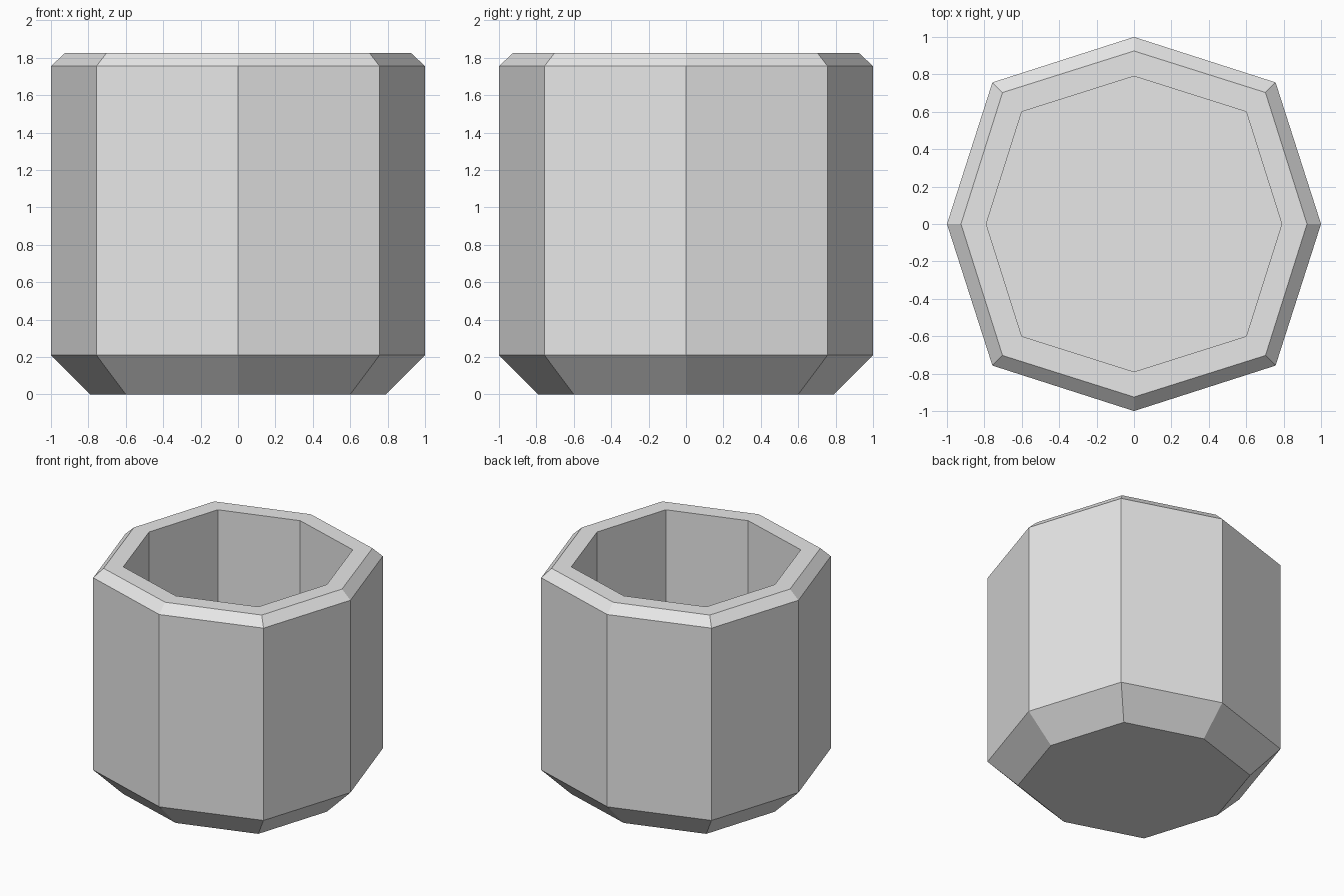
import bpy
import bmesh

cube = bpy.data.objects.get("Cube")
if cube:
    bpy.data.objects.remove(cube, do_unlink=True)

# Single plain material
grey = bpy.data.materials.new("light grey")
grey.use_nodes = True
grey.diffuse_color = (0.8, 0.8, 0.8, 1)
grey.node_tree.nodes["Principled BSDF"].inputs["Base Color"].default_value = (0.8, 0.8, 0.8, 1)


def octagon(bm, reach, diagonal, z):
    """Eight-sided ring: points on the axes at reach, corners at diagonal."""
    d = diagonal
    points = [(reach, 0), (d, d), (0, reach), (-d, d),
              (-reach, 0), (-d, -d), (0, -reach), (d, -d)]
    return [bm.verts.new((x, y, z)) for x, y in points]


# Cup profile, from the underside, over the rim, down to the inner floor
profile = [
    (0.79, 0.60, 0.0),     # underside
    (1.00, 0.757, 0.21),   # lower bevel
    (1.00, 0.757, 1.755),  # outer wall
    (0.925, 0.703, 1.825), # rim bevel
    (0.79, 0.60, 1.825),   # rim
    (0.79, 0.60, 0.21),    # inner wall
]

bm = bmesh.new()
rings = [octagon(bm, *p) for p in profile]
for low, high in zip(rings, rings[1:]):
    for i in range(8):
        j = (i + 1) % 8
        bm.faces.new((low[i], low[j], high[j], high[i]))
bm.faces.new(rings[0][::-1])  # base
bm.faces.new(rings[-1])       # inner floor
bmesh.ops.recalc_face_normals(bm, faces=bm.faces)

mesh = bpy.data.meshes.new("octagonal_cup")
bm.to_mesh(mesh)
bm.free()
mesh.materials.append(grey)
cup = bpy.data.objects.new("octagonal_cup", mesh)
bpy.context.collection.objects.link(cup)
